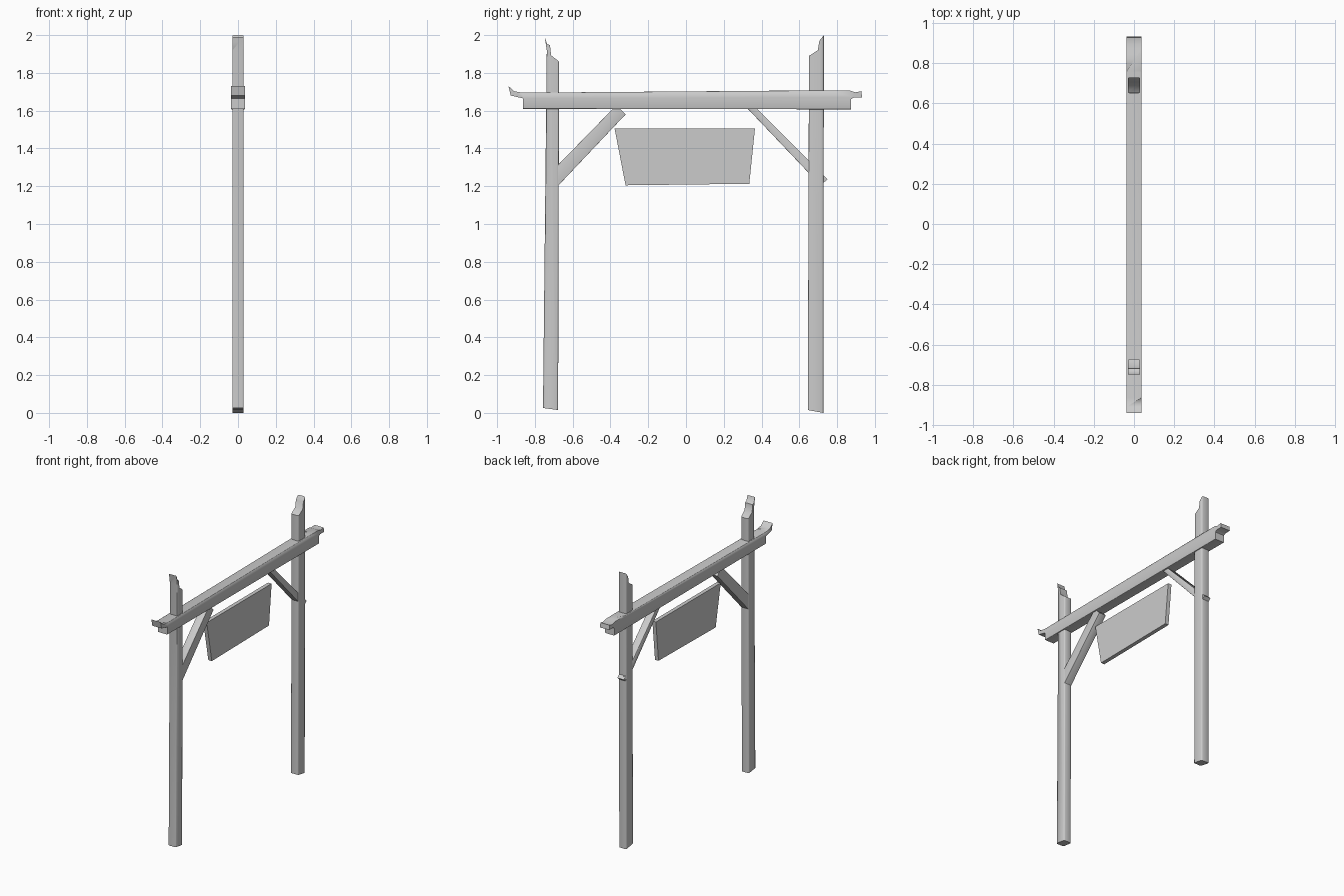
import bpy
import bmesh
import math

cube = bpy.data.objects.get("Cube")
if cube:
    bpy.data.objects.remove(cube, do_unlink=True)

# One plain grey for every part
grey = bpy.data.materials.new("plain_grey")
grey.use_nodes = True
colour = (0.6, 0.6, 0.6, 1)
grey.diffuse_color = colour
grey.node_tree.nodes["Principled BSDF"].inputs["Base Color"].default_value = colour


def plank(name, outline, half_width, rounding=0.0):
    """Extrude a side outline of (y, z) points across x, rounding its long edges."""
    bm = bmesh.new()
    face = bm.faces.new([bm.verts.new((-half_width, y, z)) for y, z in outline])
    out = bmesh.ops.extrude_face_region(bm, geom=[face])
    for v in out["geom"]:
        if isinstance(v, bmesh.types.BMVert):
            v.co.x = half_width
    bmesh.ops.recalc_face_normals(bm, faces=bm.faces)
    if rounding:
        long_edges = [e for e in bm.edges if e.calc_length() > 0.2]
        bmesh.ops.bevel(bm, geom=long_edges, offset=rounding, segments=2,
                        profile=0.5, affect='EDGES', clamp_overlap=True)
    mesh = bpy.data.meshes.new(name)
    bm.to_mesh(mesh)
    bm.free()
    mesh.materials.append(grey)
    obj = bpy.data.objects.new(name, mesh)
    bpy.context.collection.objects.link(obj)
    bpy.ops.object.select_all(action='DESELECT')
    obj.select_set(True)
    bpy.context.view_layer.objects.active = obj
    bpy.ops.object.shade_smooth_by_angle(angle=math.radians(50))
    return obj


# Upright posts with splintered tops
plank("front_post", [(-0.757, 0.026), (-0.677, 0.015), (-0.672, 1.86),
                     (-0.714, 1.893), (-0.72, 1.946), (-0.735, 1.953),
                     (-0.748, 1.99), (-0.737, 1.92)], 0.03, 0.008)
plank("back_post", [(0.645, 0.015), (0.727, 0.0), (0.73, 2.0), (0.706, 1.97),
                    (0.698, 1.92), (0.651, 1.89)], 0.03, 0.008)

# Crossbeam with broken lips at both ends
plank("crossbeam", [(-0.94, 1.73), (-0.928, 1.68), (-0.862, 1.665), (-0.862, 1.61),
                    (0.873, 1.607), (0.873, 1.66), (0.89, 1.67), (0.933, 1.67),
                    (0.928, 1.703), (0.895, 1.697), (0.87, 1.706), (0.76, 1.708),
                    (-0.865, 1.695), (-0.91, 1.703)], 0.037, 0.012)

# Diagonal braces, the back one poking through its post
plank("front_brace", [(-0.69, 1.19), (-0.67, 1.21), (-0.32, 1.58), (-0.35, 1.612),
                      (-0.385, 1.612), (-0.69, 1.3)], 0.028, 0.012)
plank("back_brace", [(0.325, 1.612), (0.65, 1.27), (0.73, 1.22), (0.75, 1.237),
                     (0.73, 1.255), (0.375, 1.612)], 0.026, 0.012)

# Tapered sign board
plank("sign_board", [(-0.378, 1.505), (-0.32, 1.205), (0.335, 1.213),
                     (0.365, 1.505)], 0.014)
